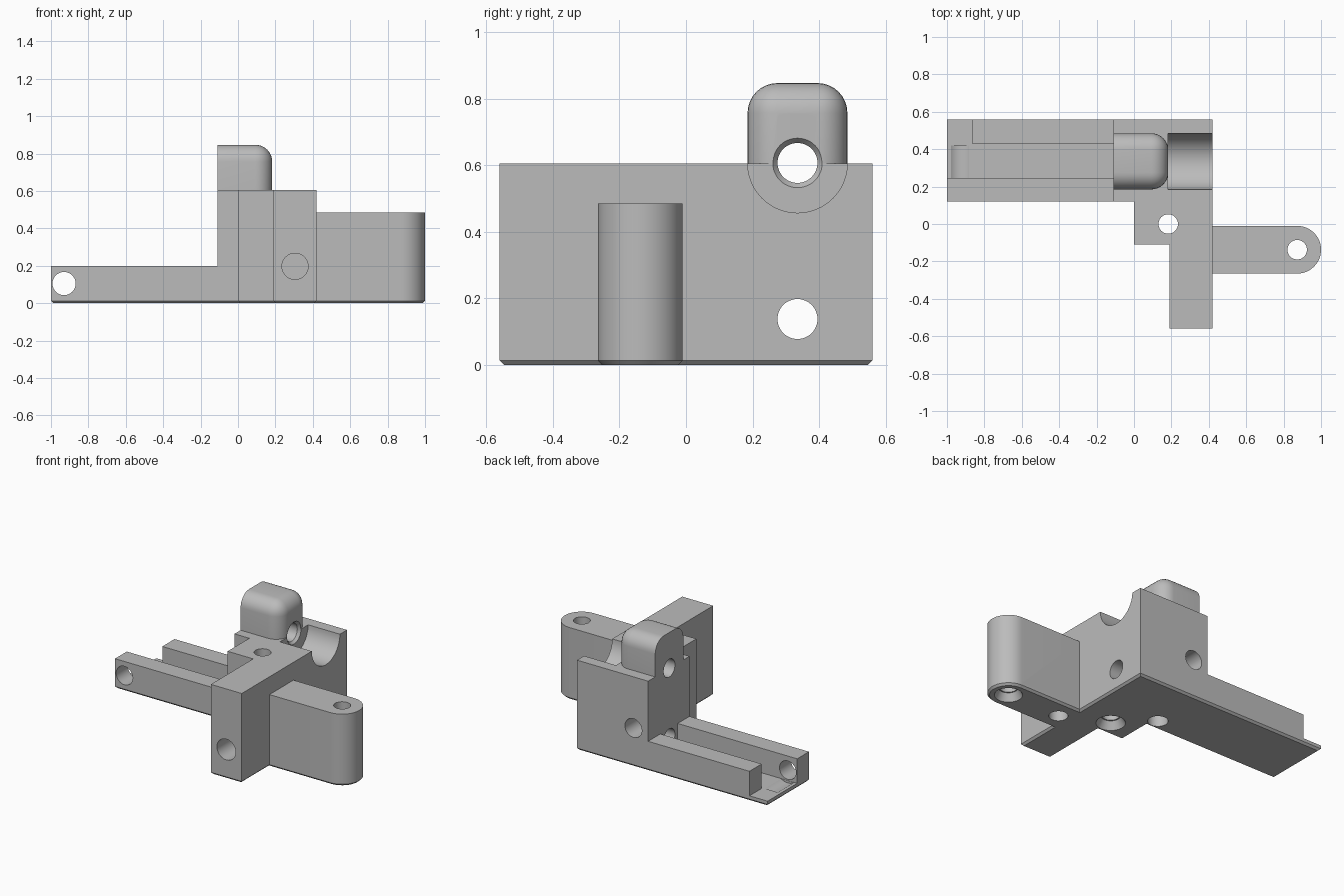
import bpy, bmesh, math
from mathutils import Vector

cube = bpy.data.objects.get("Cube")
if cube:
    bpy.data.objects.remove(cube)

grey = bpy.data.materials.new("plain_grey")
grey.use_nodes = True
grey.diffuse_color = (0.5, 0.5, 0.5, 1)
grey.node_tree.nodes["Principled BSDF"].inputs["Base Color"].default_value = grey.diffuse_color


def finish(bm, name):
    bmesh.ops.recalc_face_normals(bm, faces=bm.faces)
    mesh = bpy.data.meshes.new(name)
    bm.to_mesh(mesh)
    bm.free()
    mesh.materials.append(grey)
    obj = bpy.data.objects.new(name, mesh)
    bpy.context.collection.objects.link(obj)
    return obj


def prism(name, outline, z0, z1, chamfer=0):
    """Extrude a plan outline, optionally chamfering its underside."""
    bm = bmesh.new()
    base = bm.faces.new([bm.verts.new((x, y, z0 + chamfer)) for x, y in outline])
    geo = bmesh.ops.extrude_face_region(bm, geom=[base], use_keep_orig=True)
    top = [v for v in geo["geom"] if isinstance(v, bmesh.types.BMVert)]
    bmesh.ops.translate(bm, verts=top, vec=(0, 0, z1 - z0 - chamfer))
    bmesh.ops.recalc_face_normals(bm, faces=bm.faces)
    if chamfer:
        low = min(bm.faces, key=lambda f: f.calc_center_median().z)
        bmesh.ops.inset_region(bm, faces=[low], thickness=chamfer,
                               depth=0, use_even_offset=True)
        for v in low.verts:
            v.co.z = z0
    return finish(bm, name)


def box(name, x0, x1, y0, y1, z0, z1):
    return prism(name, [(x0, y0), (x1, y0), (x1, y1), (x0, y1)], z0, z1)


def rod(name, start, end, r0, r1=None):
    """Round cutter from start to end, tapered if r1 is given."""
    a, b = Vector(start), Vector(end)
    axis = b - a
    mat = axis.to_track_quat("Z", "Y").to_matrix().to_4x4()
    mat.translation = (a + b) / 2
    bm = bmesh.new()
    bmesh.ops.create_cone(bm, cap_ends=True, segments=48, radius1=r0,
                          radius2=r0 if r1 is None else r1,
                          depth=axis.length, matrix=mat)
    return finish(bm, name)


def combine(body, part, operation):
    mod = body.modifiers.new(part.name, "BOOLEAN")
    mod.operation, mod.solver, mod.object = operation, "EXACT", part
    bpy.context.view_layer.objects.active = body
    bpy.ops.object.modifier_apply(modifier=mod.name)
    bpy.data.objects.remove(part)


# Lug outline with a round end
LUG_X, LUG_Y, LUG_R = 0.8725, -0.1375, 0.1275
arc = [(LUG_X + LUG_R * math.sin(t), LUG_Y - LUG_R * math.cos(t))
       for t in [math.pi * i / 24 for i in range(25)]]
lug_front, lug_back = LUG_Y - LUG_R, LUG_Y + LUG_R

# Chamfered foot under the whole bracket
foot = [(-1, 0.12), (0, 0.12), (0, -0.11), (0.19, -0.11), (0.19, -0.56),
        (0.42, -0.56), (0.42, lug_front)] + arc + [
        (0.42, lug_back), (0.42, 0.56), (-1, 0.56)]
body = prism("bracket_body", foot, 0, 0.035, 0.013)

# Tall block, in one stepped outline
block = [(-0.11, 0.12), (0, 0.12), (0, -0.11), (0.19, -0.11), (0.19, -0.56),
         (0.42, -0.56), (0.42, 0.56), (-0.11, 0.56)]
combine(body, prism("tall_block", block, 0.02, 0.605), "UNION")

# Side lug and the two tray walls
combine(body, prism("side_lug", [(0.4, lug_front)] + arc + [(0.4, lug_back)],
                    0.02, 0.485), "UNION")
combine(body, box("front_tray_wall", -1, -0.1, 0.12, 0.245, 0.02, 0.2), "UNION")
combine(body, box("back_tray_wall", -0.865, -0.1, 0.43, 0.56, 0.02, 0.2), "UNION")

# Rounded post on top of the block, flat on its right end
post = box("top_post", -0.11, 0.183, 0.185, 0.485, 0.4, 0.847)
bm = bmesh.new()
bm.from_mesh(post.data)
rounded = []
for e in bm.edges:
    mid = (e.verts[0].co + e.verts[1].co) / 2
    on_top, on_end = mid.z > 0.84, mid.x > 0.18
    on_side = abs(mid.y - 0.335) > 0.14
    if on_top + on_end + on_side == 2 and mid.x > -0.1:
        rounded.append(e)
bmesh.ops.bevel(bm, geom=rounded, offset=0.09, segments=8, profile=0.5,
                affect="EDGES", clamp_overlap=True)
bm.to_mesh(post.data)
bm.free()
combine(body, post, "UNION")

# Round trough and holes
Y, Z = 0.335, 0.607
cutters = [
    rod("trough", (0.183, Y, Z), (0.5, Y, Z), 0.15),
    rod("post_bore", (-0.2, Y, Z), (0.3, Y, Z), 0.06),
    rod("post_bore_rim", (0.165, Y, Z), (0.19, Y, Z), 0.06, 0.08),
    rod("lower_bore", (-0.2, Y, 0.138), (0.5, Y, 0.138), 0.06),
    rod("tray_pin_hole", (-0.93, 0.05, 0.105), (-0.93, 0.3, 0.105), 0.062),
    rod("tray_groove", (-0.93, 0.247, 0.105), (-0.93, 0.42, 0.105), 0.085),
    rod("front_hole", (0.305, -0.6, 0.197), (0.305, -0.3, 0.197), 0.07),
    rod("back_hole", (0, 0.6, 0.26), (0, 0.41, 0.26), 0.063),
    rod("step_hole", (0.183, 0, -0.1), (0.183, 0, 0.7), 0.052),
    rod("step_countersink", (0.183, 0, -0.01), (0.183, 0, 0.05), 0.095, 0.06),
    rod("lug_hole", (LUG_X, LUG_Y, -0.1), (LUG_X, LUG_Y, 0.6), 0.052),
    rod("lug_countersink", (LUG_X, LUG_Y, -0.01), (LUG_X, LUG_Y, 0.05), 0.09, 0.06),
    rod("lug_blind_hole", (0.48, LUG_Y, -0.1), (0.48, LUG_Y, 0.2), 0.058),
    rod("block_blind_hole", (-0.02, 0.2, -0.1), (-0.02, 0.2, 0.2), 0.062),
]
for cutter in cutters:
    combine(body, cutter, "DIFFERENCE")

# Smooth round surfaces, keep corners sharp
bpy.ops.object.select_all(action="DESELECT")
body.select_set(True)
bpy.context.view_layer.objects.active = body
bpy.ops.object.shade_smooth_by_angle(angle=math.radians(30))
